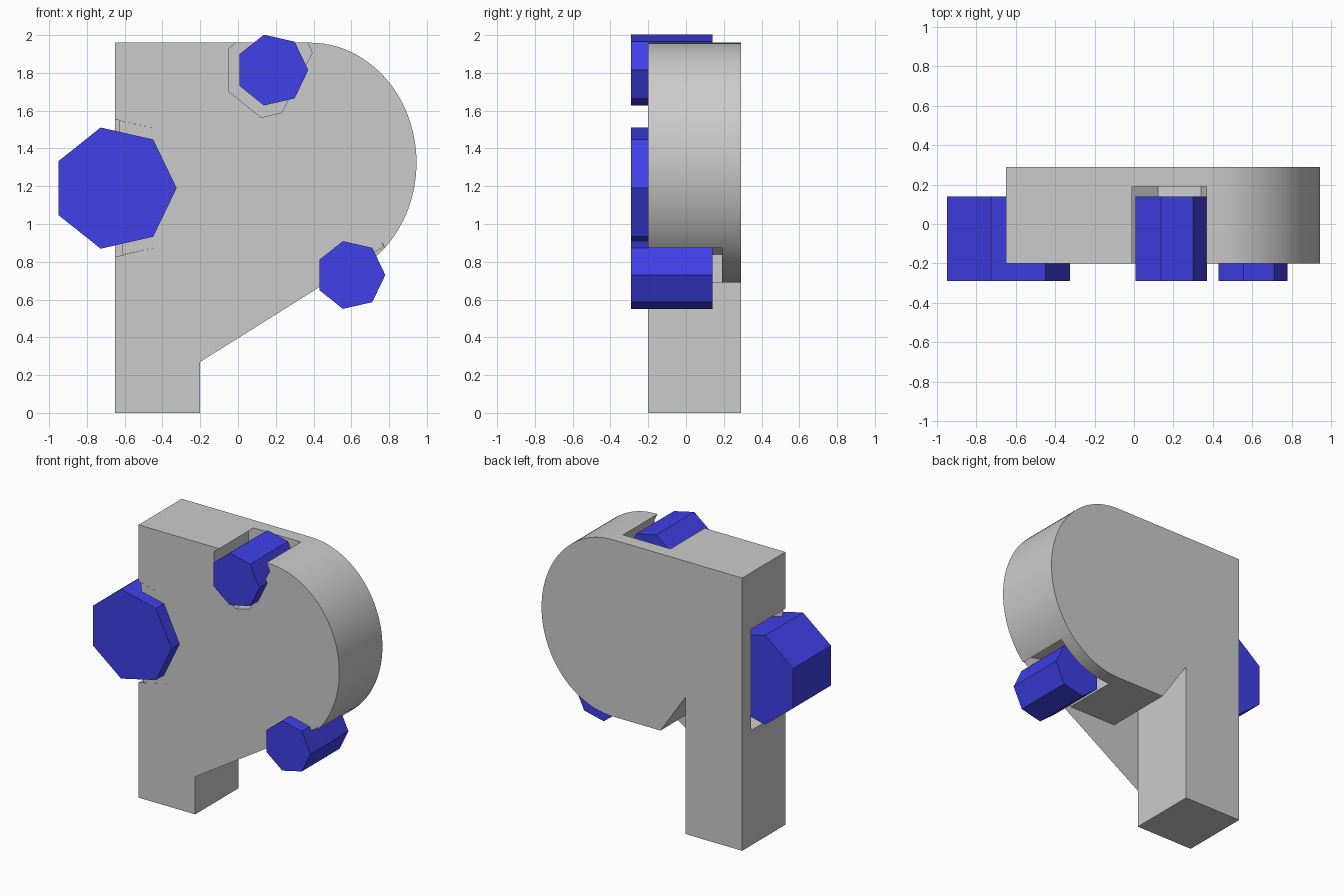
import bpy, bmesh
from math import cos, sin, pi

if "Cube" in bpy.data.objects:
    bpy.data.objects.remove(bpy.data.objects["Cube"])

FRONT, BACK = -0.20, 0.29


def heptagon(cx, cz, r):
    return [(cx + r * cos(2 * pi * i / 7), cz + r * sin(2 * pi * i / 7)) for i in range(7)]


def link(name, bm):
    mesh = bpy.data.meshes.new(name)
    bm.to_mesh(mesh)
    bm.free()
    ob = bpy.data.objects.new(name, mesh)
    bpy.context.collection.objects.link(ob)
    return ob


def prism(name, outline, y0, y1):
    """Closed solid: an x-z outline extruded along y."""
    bm = bmesh.new()
    face = bm.faces.new([bm.verts.new((x, y0, z)) for x, z in outline])
    ext = bmesh.ops.extrude_face_region(bm, geom=[face])["geom"]
    verts = [v for v in ext if isinstance(v, bmesh.types.BMVert)]
    bmesh.ops.translate(bm, verts=verts, vec=(0, y1 - y0, 0))
    bmesh.ops.recalc_face_normals(bm, faces=bm.faces)
    return link(name, bm)


def skin(name, outline):
    """Single flat face on the front plane."""
    bm = bmesh.new()
    face = bm.faces.new([bm.verts.new((x, FRONT, z)) for x, z in outline])
    face.normal_update()
    if face.normal.y > 0:
        face.normal_flip()
    bmesh.ops.triangulate(bm, faces=[face])
    return link(name, bm)


blue = bpy.data.materials.new("blue")
blue.diffuse_color = (0.05, 0.05, 0.8, 1)
blue.use_nodes = True
blue.node_tree.nodes["Principled BSDF"].inputs["Base Color"].default_value = blue.diffuse_color

# Body: upright post with a rounded bowl on its right
arc = [(0.38 + 0.565 * cos(a), 1.325 + 0.635 * sin(a))
       for a in (-pi / 2 + pi * i / 48 for i in range(49))]
body = prism("body", [(-0.65, 0), (-0.2, 0), (-0.2, 0.985), (0, 0.69)] + arc + [(-0.65, 1.96)],
             FRONT, BACK)

# Seven-sided pegs, each sitting in a slightly larger pocket
pegs = [("side_peg", -0.654, 1.19, 0.329),
        ("top_peg", 0.18, 1.815, 0.192),
        ("lower_peg", 0.596, 0.73, 0.184)]
pockets, cutters = [], []
for name, cx, cz, r in pegs:
    peg = prism(name, heptagon(cx, cz, r), -0.29, 0.14)
    peg.data.materials.append(blue)
    pockets.append(heptagon(cx, cz, r + 0.065))
    cutter = prism(name + "_cutter", pockets[-1], -0.4, 0.19)
    cutter.hide_render = True
    cutters.append(cutter)
    mod = body.modifiers.new("pocket", "BOOLEAN")
    mod.operation = "DIFFERENCE"
    mod.solver = "EXACT"
    mod.object = cutter

# Bake the pockets into the body and drop the cutters
dg = bpy.context.evaluated_depsgraph_get()
baked = bpy.data.meshes.new_from_object(body.evaluated_get(dg))
body.modifiers.clear()
body.data = baked
for cutter in cutters:
    bpy.data.objects.remove(cutter)

# Thin front skins: brace below the bowl, and covers over part of each pocket
side, top, low = pockets
skin("brace_skin", [(-0.2, 0.27), (0.772, 0.88), low[1], low[2], low[3],
                    (low[3][0], 0.69), (0, 0.69), (-0.2, 0.985)])
skin("top_pocket_skin", [(0.23, 1.588), top[6], top[0], (0.394, 1.91)])
skin("side_pocket_skin", [(-0.61, 0.837), side[6], side[0], side[1], (-0.63, 1.548)])

# Smooth the curved rim, keep corners sharp
bpy.ops.object.select_all(action="DESELECT")
body.select_set(True)
bpy.context.view_layer.objects.active = body
bpy.ops.object.shade_smooth_by_angle(angle=pi / 9)
